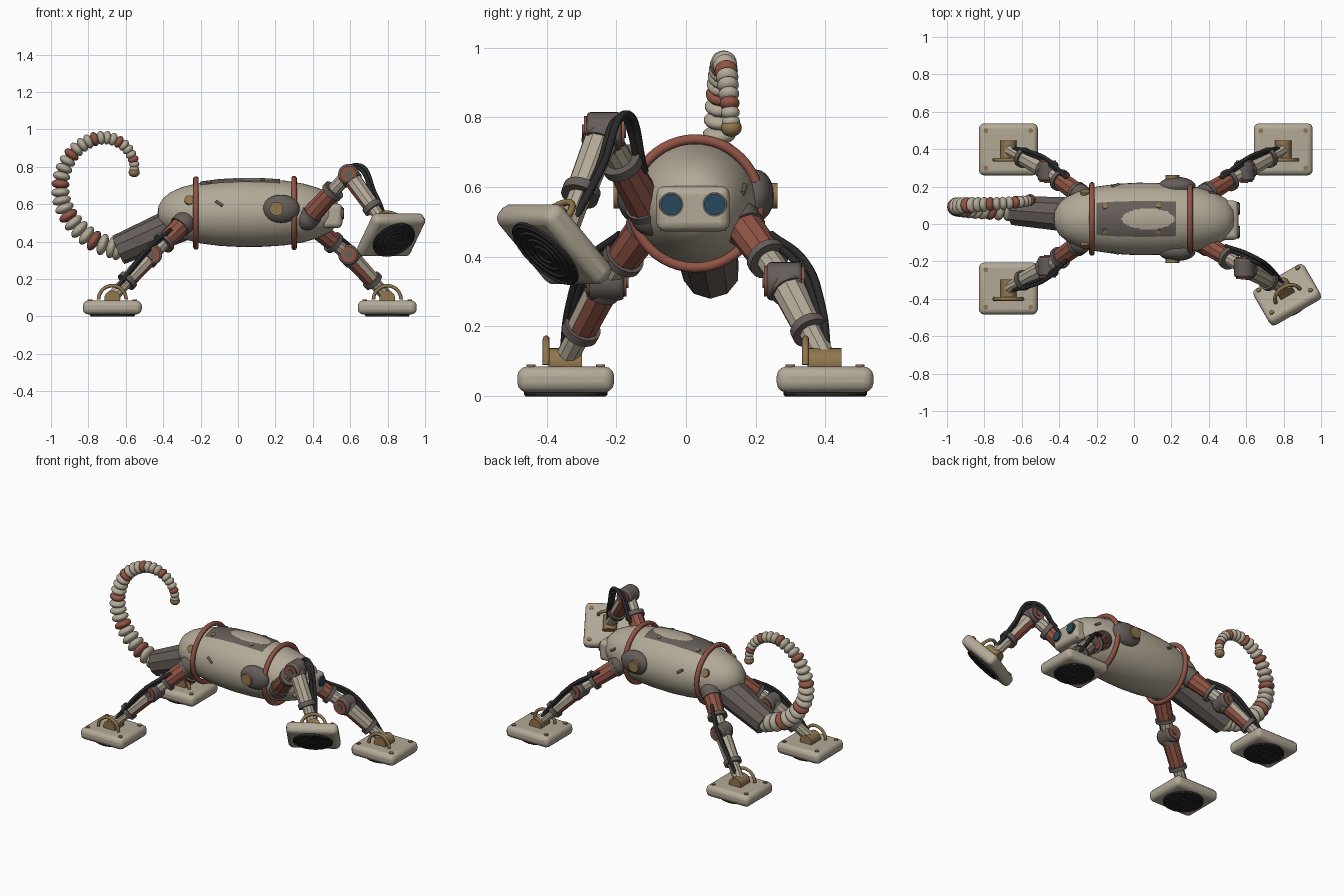
import bpy, bmesh, math
from mathutils import Vector as V, Matrix as M

if "Cube" in bpy.data.objects:
    bpy.data.objects.remove(bpy.data.objects["Cube"])


def material(name, rgb):
    m = bpy.data.materials.new(name)
    m.use_nodes = True
    m.diffuse_color = (*rgb, 1)
    m.node_tree.nodes["Principled BSDF"].inputs["Base Color"].default_value = (*rgb, 1)
    return m


BEIGE = material("warm beige", (0.45, 0.40, 0.31))
GREY = material("warm grey", (0.13, 0.11, 0.10))
RED = material("terracotta", (0.28, 0.09, 0.06))
BRONZE = material("bronze", (0.28, 0.18, 0.075))
BLACK = material("rubber black", (0.022, 0.022, 0.022))
NAVY = material("eye navy", (0.02, 0.065, 0.11))
CY, CZ = 0.027, 0.553          # body axis


def finish(name, bm, mats, smooth=True, bevel=0):
    me = bpy.data.meshes.new(name)
    bmesh.ops.recalc_face_normals(bm, faces=bm.faces)
    bm.to_mesh(me)
    bm.free()
    ob = bpy.data.objects.new(name, me)
    bpy.context.collection.objects.link(ob)
    for m in (mats if isinstance(mats, list) else [mats]):
        me.materials.append(m)
    if bevel:
        b = ob.modifiers.new("bevel", "BEVEL")
        b.width, b.segments, b.limit_method = bevel, 3, "ANGLE"
    if smooth:
        bpy.ops.object.select_all(action="DESELECT")
        ob.select_set(True)
        bpy.context.view_layer.objects.active = ob
        bpy.ops.object.shade_smooth_by_angle(angle=math.radians(40))
    return ob


def rod(name, a, b, r1, mat, r2=None, n=24, bevel=0):
    a, b = V(a), V(b)
    d = b - a
    bm = bmesh.new()
    bmesh.ops.create_cone(bm, cap_ends=True, segments=n, radius1=r1, radius2=r1 if r2 is None else r2,
                          depth=d.length,
                          matrix=M.Translation((a + b) / 2) @ d.to_track_quat("Z", "Y").to_matrix().to_4x4())
    return finish(name, bm, mat, n > 12, bevel)


def ball(name, mat, matrix, size):
    bm = bmesh.new()
    bmesh.ops.create_uvsphere(bm, u_segments=20, v_segments=12, radius=1,
                              matrix=matrix @ M.Diagonal((*size, 1)))
    return finish(name, bm, mat)


def box(name, mat, matrix, size, bevel):
    bm = bmesh.new()
    bmesh.ops.create_cube(bm, size=1, matrix=matrix @ M.Diagonal((*size, 1)))
    return finish(name, bm, mat, True, bevel)


def tube(name, points, r, mat, cyclic=False, bezier=True):
    cu = bpy.data.curves.new(name, "CURVE")
    cu.dimensions, cu.bevel_depth, cu.bevel_resolution = "3D", r, 3
    cu.use_fill_caps = True
    sp = cu.splines.new("BEZIER" if bezier else "POLY")
    pts = sp.bezier_points if bezier else sp.points
    pts.add(len(points) - 1)
    for p, co in zip(pts, points):
        if bezier:
            p.co, p.handle_left_type, p.handle_right_type = co, "AUTO", "AUTO"
        else:
            p.co = (*co, 1)
    sp.use_cyclic_u = cyclic
    ob = bpy.data.objects.new(name, cu)
    bpy.context.collection.objects.link(ob)
    cu.materials.append(mat)
    return ob


def arc(matrix, r, n=24, sweep=math.tau, flat=1.0):
    return [matrix @ V((r * math.cos(sweep * i / n), r * flat * math.sin(sweep * i / n), 0)) for i in range(n + 1)]


# body shell, turned around the x axis with an oval section
PROFILE = [(-0.43, 0.0), (-0.425, 0.04), (-0.40, 0.085), (-0.36, 0.118), (-0.3, 0.147), (-0.2, 0.173), (-0.1, 0.187),
           (0.02, 0.194), (0.14, 0.192), (0.25, 0.184), (0.35, 0.167), (0.43, 0.142), (0.49, 0.11), (0.53, 0.07), (0.545, 0)]


def radius(x):
    for (x0, r0), (x1, r1) in zip(PROFILE, PROFILE[1:]):
        if x0 <= x <= x1:
            return r0 + (r1 - r0) * (x - x0) / (x1 - x0)
    return 0


def on_body(x, ang, lift=0.0):
    r = radius(x) + lift
    return V((x, CY + r * math.sin(ang), CZ + 0.94 * r * math.cos(ang)))


def skin(name, mat, xs, angles, lift=0.0, inside=None):
    bm = bmesh.new()
    grid = [[bm.verts.new(on_body(x, a, lift)) for a in angles] for x in xs]
    for i in range(len(xs) - 1):
        for j in range(len(angles) - 1):
            f = bm.faces.new((grid[i][j], grid[i + 1][j], grid[i + 1][j + 1], grid[i][j + 1]))
            if inside and inside(f.calc_center_median()):
                f.material_index = 1
    bmesh.ops.remove_doubles(bm, verts=bm.verts, dist=0.0001)
    return finish(name, bm, mat)


skin("body", BEIGE, [p[0] for p in PROFILE], [math.tau * i / 40 for i in range(41)])

# back plate with an oval inlay
skin("back_plate", [GREY, BEIGE], [-0.2 + 0.425 * i / 48 for i in range(49)],
     [-0.5 + i / 28 for i in range(29)], 0.006,
     lambda c: ((c.x - 0.075) / 0.14) ** 2 + ((c.y - CY) / 0.056) ** 2 < 1)
for x in (-0.155, 0.13):
    for a in (-0.36, 0.36):
        rod("back_plate_bolt", on_body(x, a), on_body(x, a, 0.012), 0.013, BRONZE)

# body hoops
for x, r in ((-0.225, 0.182), (0.3, 0.184)):
    m = M.Translation((x, CY, CZ)) @ M.Rotation(math.pi / 2, 4, "Y")
    tube("body_hoop", arc(m, r, 48)[:-1], 0.015, RED, True, False)

# side pods, small discs and vent slots
for s in (-1, 1):
    ball("side_pod", GREY, M.Translation((0.23, CY + s * 0.175, 0.575)), (0.1, 0.05, 0.075))
    rod("pod_knob", (0.205, CY + s * 0.18, 0.575), (0.205, CY + s * 0.235, 0.575), 0.037, BRONZE)
    a = s * 1.1
    rod("flank_disc", on_body(-0.26, a, -0.01), on_body(-0.26, a, 0.01), 0.026, BRONZE)
    for x in (-0.1, 0.42):
        tube("vent_slot", [on_body(x - 0.018, s * 1.2, 0.001), on_body(x + 0.018, s * 1.35, 0.001)], 0.008, GREY)

# snout and eyes
box("snout", BEIGE, M.Translation((0.50, 0.02, 0.538)), (0.115, 0.21, 0.13), 0.025)
rod("muzzle_band", (0.535, -0.075, 0.49), (0.535, 0.115, 0.49), 0.014, BEIGE)
for y in (-0.042, 0.082):
    rod("eye_rim", (0.53, y, 0.55), (0.561, y, 0.55), 0.035, GREY)
    rod("eye", (0.53, y, 0.55), (0.567, y, 0.55), 0.03, NAVY)

# tail root and beaded tail
rod("tail_root", (-0.28, 0.045, 0.51), (-0.64, 0.072, 0.355), 0.1, GREY, 0.082, 10)
PATH = [V(p) for p in ((-0.64, 0.075, 0.36), (-0.77, 0.08, 0.405), (-0.88, 0.085, 0.50), (-0.943, 0.09, 0.62),
                       (-0.943, 0.095, 0.75), (-0.89, 0.1, 0.865), (-0.8, 0.105, 0.935), (-0.7, 0.11, 0.955),
                       (-0.61, 0.118, 0.915), (-0.56, 0.125, 0.84), (-0.555, 0.13, 0.77))]
STEPS = 30


def along(t):
    t = max(0, min(t, 0.9999)) * (len(PATH) - 1)
    i, f = int(t), t % 1
    p0, p1, p2, p3 = (PATH[max(0, min(i + k, len(PATH) - 1))] for k in (-1, 0, 1, 2))
    return p1 + 0.5 * f * (p2 - p0 + f * (2 * p0 - 5 * p1 + 4 * p2 - p3 + f * (3 * (p1 - p2) + p3 - p0)))


for i in range(STEPS):
    t = i / STEPS
    d = along(t + 0.01) - along(t - 0.01)
    r = 0.062 - 0.037 * t
    ball("tail_bead", RED if i % 4 == 3 else BEIGE,
         M.Translation(along(t)) @ d.to_track_quat("Z", "Y").to_matrix().to_4x4(), (r, r, 0.029 - 0.009 * t))
ball("tail_tip", BRONZE, M.Translation(along(1)), (0.03, 0.03, 0.026))


# foot with grip pad, corner bolts, ankle barrel and guard hoop
def foot(tag, m):
    box(tag + "_foot", BEIGE, m @ M.Translation((0, 0, 0.048)), (0.315, 0.278, 0.074), 0.028)
    rod(tag + "_grip_pad", m @ V((0, 0, 0.004)), m @ V((0, 0, 0.02)), 0.12, BLACK, n=32)
    for r in (0.112, 0.085, 0.058, 0.031):
        tube(tag + "_grip_ring", arc(m @ M.Translation((0, 0, 0.005)), r)[:-1], 0.006, BLACK, True, False)
    for x in (-0.12, 0.12):
        for y in (-0.1, 0.1):
            rod(tag + "_foot_bolt", m @ V((x, y, 0.08)), m @ V((x, y, 0.091)), 0.013, BRONZE)
    rod(tag + "_ankle", m @ V((0, -0.05, 0.095)), m @ V((0, 0.047, 0.095)), 0.043, BRONZE)
    hoop = m @ M.Translation((0, -0.056, 0.09)) @ M.Rotation(math.pi / 2, 4, "X")
    tube(tag + "_ankle_guard", arc(hoop, 0.074, 16, math.pi), 0.01, BRONZE, False, False)


# limb segment: thick sleeve, collar, thin rod; underside may take a second colour
def segment(tag, a, b, r, top):
    sleeve = rod(tag + "_sleeve", a.lerp(b, 0.08), a.lerp(b, 0.6), r, top, r * 0.92, 10)
    if top == BEIGE:
        sleeve.data.materials.append(RED)
        axis = (b - a).normalized()
        up = V((0, 0, 1)) - axis * axis.z
        for f in sleeve.data.polygons:
            f.material_index = int(f.normal.dot(up) < -0.25)
    rod(tag + "_collar", a.lerp(b, 0.58), a.lerp(b, 0.66), r * 1.12, GREY)
    rod(tag + "_cuff", a.lerp(b, 0.06), a.lerp(b, 0.13), r * 1.1, GREY)
    rod(tag + "_rod", a.lerp(b, 0.6), b, r * 0.7, BEIGE, n=10)


def leg(tag, hip, knee, m, bulge):
    hip, knee, bulge = V(hip), V(knee), V(bulge)
    end = m @ V((0, 0, 0.105))
    ball(tag + "_hip", GREY, M.Translation(hip), (0.06, 0.06, 0.06))
    segment(tag + "_upper", hip, knee, 0.054, RED)
    segment(tag + "_lower", knee, end, 0.049, BEIGE)
    side = V((0, 0.05, 0))
    rod(tag + "_knee", knee - side, knee + side, 0.055, GREY, bevel=0.012)
    for s in (-1, 1):
        rod(tag + "_knee_cap", knee + s * side, knee + s * side * 1.16, 0.044, RED)
        rod(tag + "_knee_pin", knee + s * side, knee + s * side * 1.26, 0.02, GREY)
    for k in (0.8, 1.1):
        tube(tag + "_cable", [hip.lerp(knee, 0.4) + bulge * 0.6 * k, knee + bulge * k,
                              knee.lerp(end, 0.5) + bulge * 0.8 * k, end + bulge * 0.15], 0.011, BLACK)
    foot(tag, m)


# three planted legs
for tag, x, s in (("back_right", -1, -1), ("back_left", -1, 1), ("front_left", 1, 1)):
    hx, kx, fx = (-0.29, -0.46, -0.672) if x < 0 else (0.38, 0.59, 0.798)
    leg(tag, (hx, CY + s * 0.13, 0.5), (kx, CY + s * 0.255, 0.33),
        M.Translation((fx, CY + s * 0.372, 0)), (0.0, s * 0.055, 0.05))

# raised leg with its sole turned outward
u = V((0.87, 0.5, 0)).normalized()
w = V((-0.36, 0.63, 0.69))
w = (w - u * w.dot(u)).normalized()
raised = M((u, w.cross(u), w)).transposed().to_4x4()
raised = M.Translation(V((0.82, -0.38, 0.434)) - w * 0.045) @ raised
leg("front_right", (0.37, -0.1, 0.52), (0.59, -0.235, 0.76), raised, (0.045, 0.055, 0.045))
